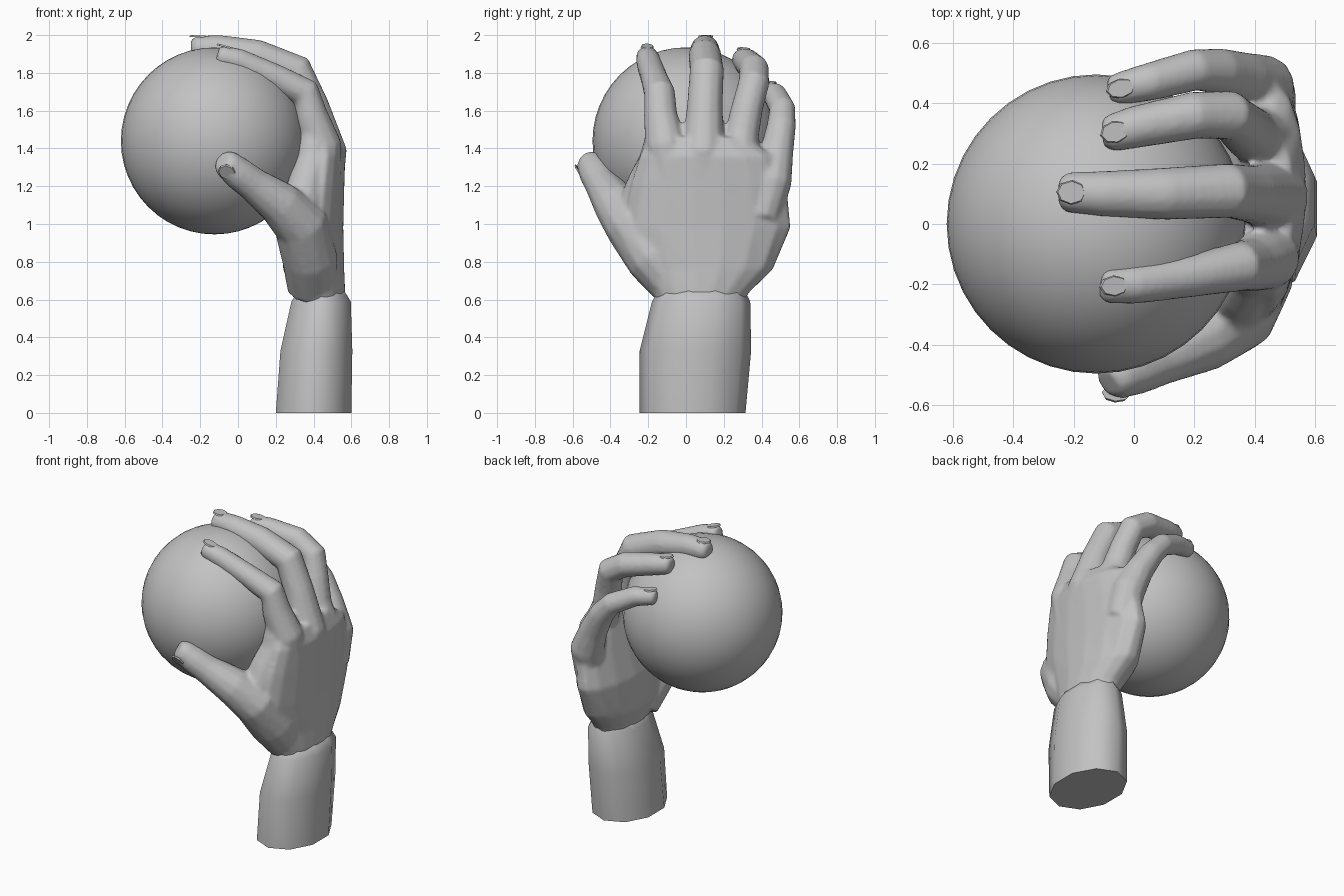
import bpy, bmesh, math
from mathutils import Vector, Matrix

cube = bpy.data.objects.get("Cube")
if cube:
    bpy.data.objects.remove(cube, do_unlink=True)

clay = bpy.data.materials.new("light grey clay")
clay.use_nodes = True
CLAY = (0.54, 0.54, 0.54, 1)
clay.diffuse_color = CLAY
clay.node_tree.nodes["Principled BSDF"].inputs["Base Color"].default_value = CLAY


def finish(bm, name, smooth_angle=40):
    bmesh.ops.recalc_face_normals(bm, faces=bm.faces)
    mesh = bpy.data.meshes.new(name)
    bm.to_mesh(mesh)
    bm.free()
    obj = bpy.data.objects.new(name, mesh)
    bpy.context.collection.objects.link(obj)
    mesh.materials.append(clay)
    bpy.ops.object.select_all(action='DESELECT')
    obj.select_set(True)
    bpy.context.view_layer.objects.active = obj
    bpy.ops.object.shade_smooth_by_angle(angle=math.radians(smooth_angle))
    return obj


def loft(bm, path, sides=12, level=False):
    """Closed tube; each path point is x, y, z, depth radius, width radius."""
    pts = [Vector(p[:3]) for p in path]
    rings = []
    for i, p in enumerate(path):
        t = (pts[min(i + 1, len(pts) - 1)] - pts[max(i - 1, 0)]).normalized()
        if level:
            t = Vector((0, 0, 1))
        depth = t.cross(Vector((0, 1, 0))).normalized()
        width = depth.cross(t)
        ring = []
        for k in range(sides):
            a = math.tau * (k + 0.5) / sides
            ring.append(bm.verts.new(pts[i] + depth * math.cos(a) * p[3]
                                     + width * math.sin(a) * p[-1]))
        rings.append(ring)
    for lo, hi in zip(rings, rings[1:]):
        for k in range(sides):
            j = (k + 1) % sides
            bm.faces.new((lo[k], lo[j], hi[j], hi[k]))
    bm.faces.new(rings[0])
    bm.faces.new(rings[-1])


# Ball
bm = bmesh.new()
bmesh.ops.create_uvsphere(bm, u_segments=40, v_segments=24, radius=0.495,
                          matrix=Matrix.Translation((-0.125, 0, 1.44)))
finish(bm, "ball")

# Forearm, with a lip at the wrist
bm = bmesh.new()
loft(bm, [(0.40, 0.035, 0, 0.21, 0.28), (0.415, 0.05, 0.33, 0.20, 0.295),
          (0.44, 0.08, 0.59, 0.165, 0.26), (0.44, 0.085, 0.66, 0.12, 0.22)],
     sides=10, level=True)
finish(bm, "forearm", 60)

# Hand: palm, thumb and fingers fused into one skin
bm = bmesh.new()
loft(bm, [(0.44, 0.08, 0.50, 0.11, 0.20), (0.43, 0.08, 0.63, 0.14, 0.25),
          (0.40, 0.11, 0.76, 0.165, 0.355), (0.40, 0.11, 0.98, 0.16, 0.45),
          (0.43, 0.12, 1.20, 0.135, 0.42), (0.45, 0.11, 1.36, 0.12, 0.36),
          (0.44, 0.06, 1.46, 0.09, 0.26)], sides=16, level=True)
thumb = [(0.39, -0.04, 0.66, 0.13), (0.38, -0.17, 0.82, 0.15),
         (0.33, -0.29, 1.00, 0.145), (0.22, -0.375, 1.11, 0.12),
         (0.08, -0.445, 1.21, 0.092), (0.0, -0.48, 1.27, 0.088),
         (-0.06, -0.507, 1.32, 0.076), (-0.085, -0.525, 1.34, 0.055)]
index = [(0.44, -0.07, 1.20, 0.11), (0.44, -0.11, 1.42, 0.11),
         (0.385, -0.135, 1.58, 0.09), (0.355, -0.14, 1.695, 0.083),
         (0.20, -0.17, 1.775, 0.072), (0.0, -0.20, 1.865, 0.066),
         (-0.09, -0.207, 1.89, 0.058), (-0.11, -0.207, 1.895, 0.04)]
middle = [(0.45, 0.08, 1.20, 0.11), (0.465, 0.09, 1.38, 0.115),
          (0.385, 0.10, 1.63, 0.096), (0.31, 0.11, 1.81, 0.092),
          (0.10, 0.10, 1.89, 0.088), (-0.10, 0.10, 1.925, 0.077),
          (-0.22, 0.105, 1.93, 0.068), (-0.25, 0.105, 1.93, 0.045)]
ring = [(0.45, 0.26, 1.15, 0.10), (0.45, 0.28, 1.33, 0.105),
        (0.39, 0.295, 1.47, 0.092), (0.355, 0.325, 1.62, 0.085),
        (0.315, 0.36, 1.75, 0.083), (0.20, 0.36, 1.82, 0.08),
        (0.0, 0.32, 1.86, 0.071), (-0.08, 0.30, 1.87, 0.062),
        (-0.105, 0.298, 1.87, 0.042)]
little = [(0.44, 0.40, 1.04, 0.10), (0.425, 0.455, 1.23, 0.108),
          (0.36, 0.48, 1.38, 0.09), (0.28, 0.505, 1.52, 0.078),
          (0.20, 0.51, 1.61, 0.07), (0.05, 0.47, 1.685, 0.064),
          (-0.06, 0.445, 1.70, 0.054), (-0.085, 0.44, 1.70, 0.036)]
# Web of skin between thumb and index finger
web = [(0.36, -0.20, 0.98, 0.12), (0.33, -0.26, 1.10, 0.11),
       (0.365, -0.21, 1.22, 0.10), (0.395, -0.16, 1.34, 0.09),
       (0.40, -0.13, 1.48, 0.08)]
digits = {"thumb": thumb, "index": index, "middle": middle,
          "ring": ring, "little": little}
for path in [web, *digits.values()]:
    loft(bm, path)
hand = finish(bm, "hand")
skin = hand.modifiers.new("fuse", 'REMESH')
skin.mode = 'VOXEL'
skin.voxel_size = 0.014
skin.use_smooth_shade = True
soft = hand.modifiers.new("soften", 'SMOOTH')
soft.factor = 0.5
soft.iterations = 4

# Nails: thin rounded plates on the outer side of each fingertip
for name, path in digits.items():
    a, b = Vector(path[-3][:3]), Vector(path[-2][:3])
    along = (b - a).normalized()
    out = Vector((-0.45, -0.8, -0.1)) if name == "thumb" else Vector((0, 0, 1))
    out = (out - along * out.dot(along)).normalized()
    side = out.cross(along)
    radius = path[-2][3]
    spot = b - along * 0.01 + out * (radius - 0.004)
    frame = Matrix((along, side, out)).transposed().to_4x4()
    bm = bmesh.new()
    bmesh.ops.create_cone(bm, cap_ends=True, segments=8, radius1=1, radius2=0.9,
                          depth=0.009)
    bmesh.ops.scale(bm, vec=(0.05, radius * 0.6, 1), verts=bm.verts)
    bmesh.ops.transform(bm, matrix=Matrix.Translation(spot) @ frame, verts=bm.verts)
    finish(bm, name + "_nail", 30)
